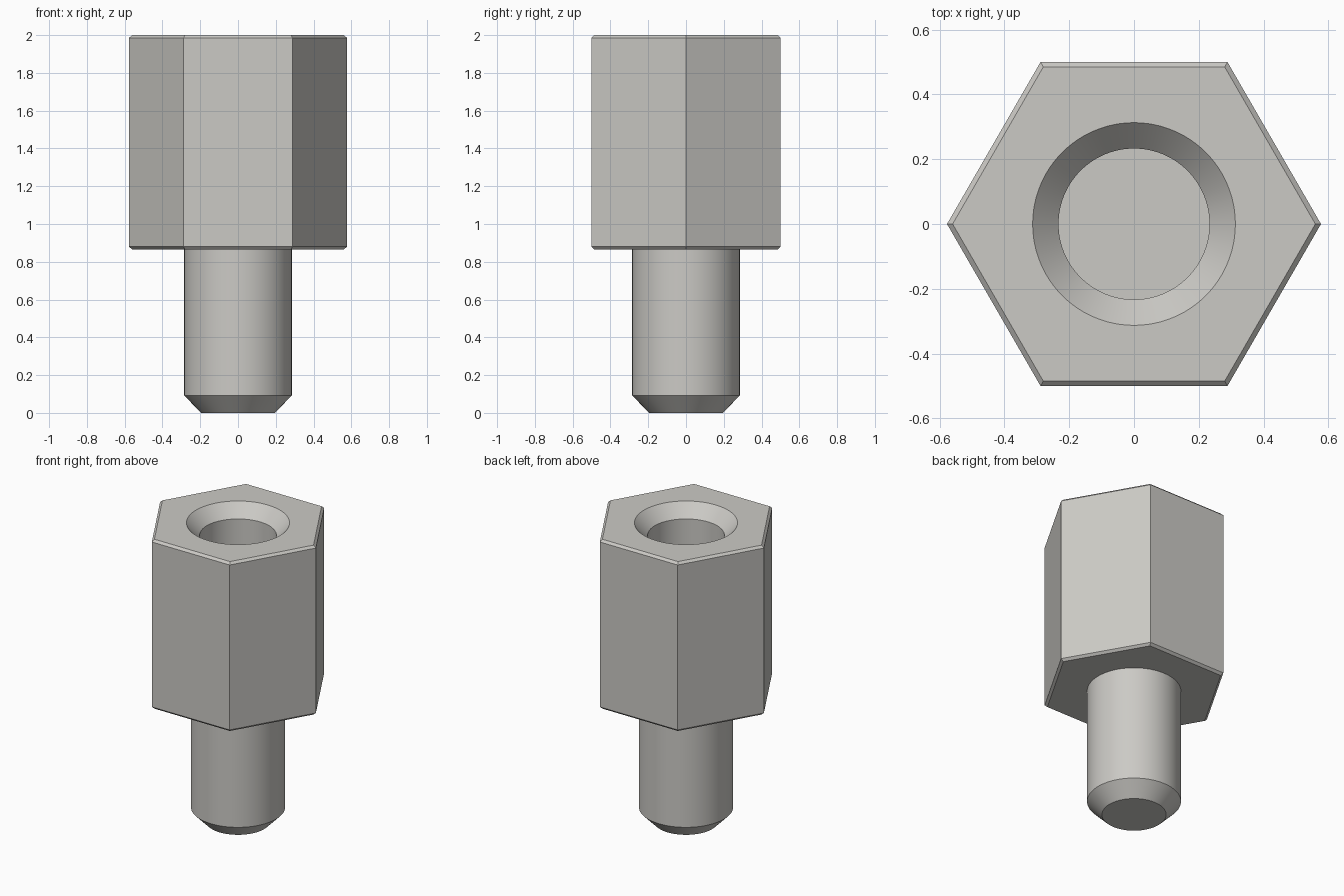
import bpy
import bmesh
from math import cos, sin, tau, radians

if "Cube" in bpy.data.objects:
    bpy.data.objects.remove(bpy.data.objects["Cube"])

# Single bare metal finish
metal = bpy.data.materials.new("light grey metal")
metal.use_nodes = True
GREY = (0.60, 0.59, 0.56, 1)
metal.diffuse_color = GREY
metal.node_tree.nodes["Principled BSDF"].inputs["Base Color"].default_value = GREY


def loft(name, profile, sides):
    """Stack regular polygon rings of (radius, height), capped at both ends."""
    bm = bmesh.new()
    rings = [[bm.verts.new((r * cos(tau * i / sides), r * sin(tau * i / sides), z))
              for i in range(sides)] for r, z in profile]
    for low, high in zip(rings, rings[1:]):
        for i in range(sides):
            j = (i + 1) % sides
            bm.faces.new((low[i], low[j], high[j], high[i]))
    bm.faces.new(rings[0][::-1])
    bm.faces.new(rings[-1])
    mesh = bpy.data.meshes.new(name)
    bm.to_mesh(mesh)
    bm.free()
    mesh.materials.append(metal)
    obj = bpy.data.objects.new(name, mesh)
    bpy.context.collection.objects.link(obj)
    return obj


def select_only(obj):
    bpy.ops.object.select_all(action='DESELECT')
    obj.select_set(True)
    bpy.context.view_layer.objects.active = obj


BOTTOM, TOP, CHAMFER = 0.865, 2.0, 0.015
HEX = 0.5 / cos(radians(30))
INNER = (0.5 - CHAMFER) / cos(radians(30))

# Hexagonal body with chamfered rims
body = loft("hex_body", [(INNER, BOTTOM), (HEX, BOTTOM + CHAMFER),
                         (HEX, TOP - CHAMFER), (INNER, TOP)], 6)

# Countersunk blind hole, cut into the top
cutter = loft("hole_cutter", [(0.233, 1.15), (0.233, TOP - 0.083),
                              (0.313, TOP), (0.313, TOP + 0.1)], 96)
cutter.hide_render = True
cut = body.modifiers.new("hole", 'BOOLEAN')
cut.operation = 'DIFFERENCE'
cut.solver = 'EXACT'
cut.object = cutter
select_only(body)
bpy.ops.object.modifier_apply(modifier=cut.name)
bpy.data.objects.remove(cutter)

# Round stud with a chamfered tip, seated in the body
stud = loft("stud", [(0.195, 0), (0.285, 0.092), (0.285, BOTTOM + 0.03)], 96)

for part in (body, stud):
    select_only(part)
    bpy.ops.object.shade_smooth_by_angle(angle=radians(20))
